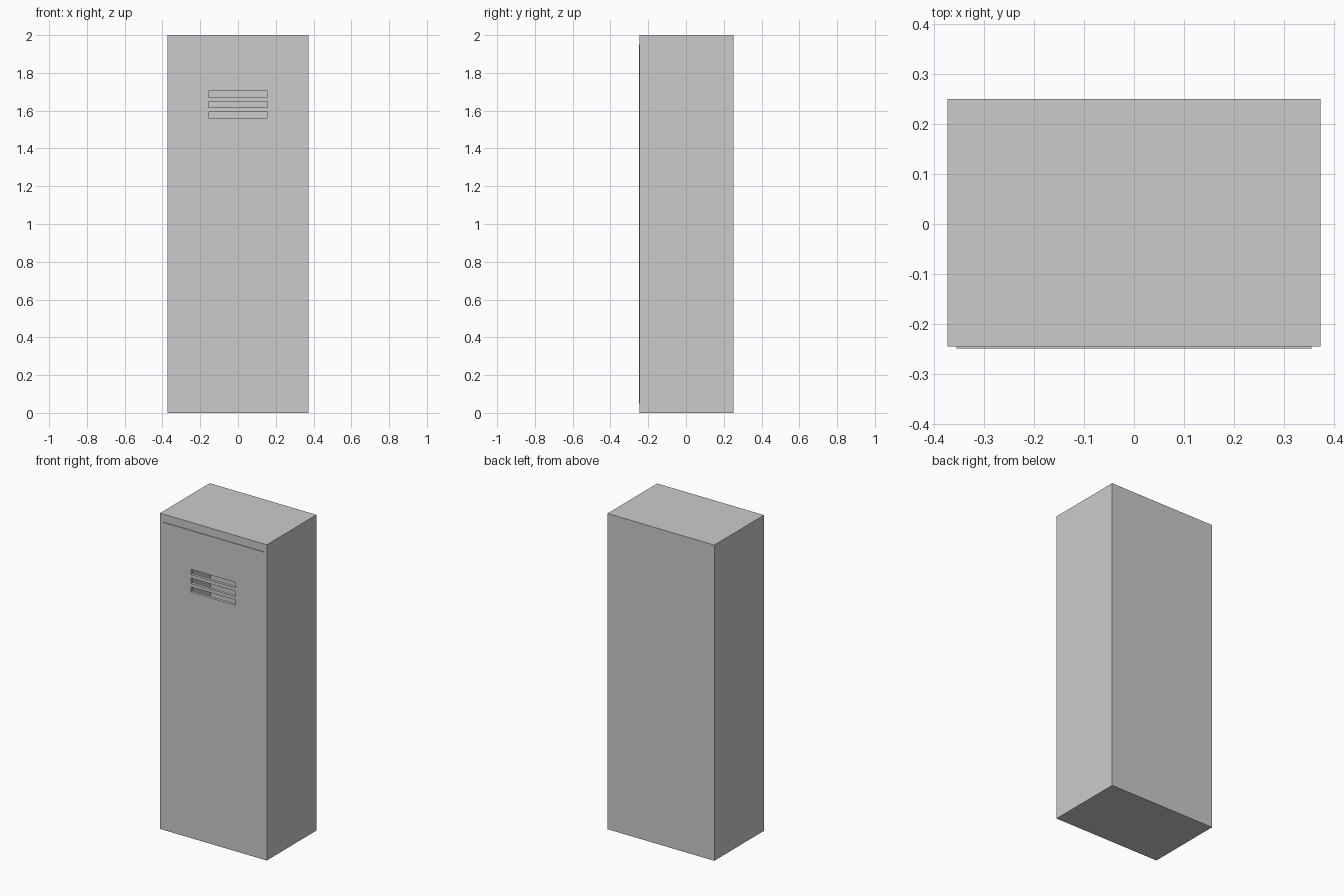
import bpy, bmesh
from mathutils import Matrix, Vector

if "Cube" in bpy.data.objects:
    bpy.data.objects.remove(bpy.data.objects["Cube"])


def box(name, lo, hi):
    """Axis-aligned box between two corners."""
    lo, hi = Vector(lo), Vector(hi)
    bm = bmesh.new()
    bmesh.ops.create_cube(bm, size=1, matrix=Matrix.Translation((lo + hi) / 2)
                          @ Matrix.Diagonal((*(hi - lo), 1)))
    mesh = bpy.data.meshes.new(name)
    bm.to_mesh(mesh)
    bm.free()
    ob = bpy.data.objects.new(name, mesh)
    bpy.context.collection.objects.link(ob)
    return ob


def cut(target, cutter):
    """Subtract the cutter, then remove it."""
    mod = target.modifiers.new("cut", 'BOOLEAN')
    mod.operation = 'DIFFERENCE'
    mod.solver = 'EXACT'
    mod.object = cutter
    bpy.context.view_layer.objects.active = target
    bpy.ops.object.modifier_apply(modifier=mod.name)
    bpy.data.objects.remove(cutter)


W, DOOR_W = 0.374, 0.356
FRONT, BACK = -0.246, 0.251

# Hollow cabinet, open at the front
cabinet = box("locker_cabinet", (-W, FRONT, 0), (W, BACK, 2))
cut(cabinet, box("cavity", (-DOOR_W, -0.4, 0.05), (DOOR_W, BACK - 0.017, 1.95)))

# Door set in the opening, slightly proud of the frame
door = box("locker_door", (-DOOR_W, -0.25, 0.05), (DOOR_W, -0.232, 1.95))

# Ventilation slots through the door
for z in (1.577, 1.632, 1.688):
    cut(door, box("vent_cutter", (-0.156, -0.4, z - 0.0165), (0.156, -0.1, z + 0.0165)))
